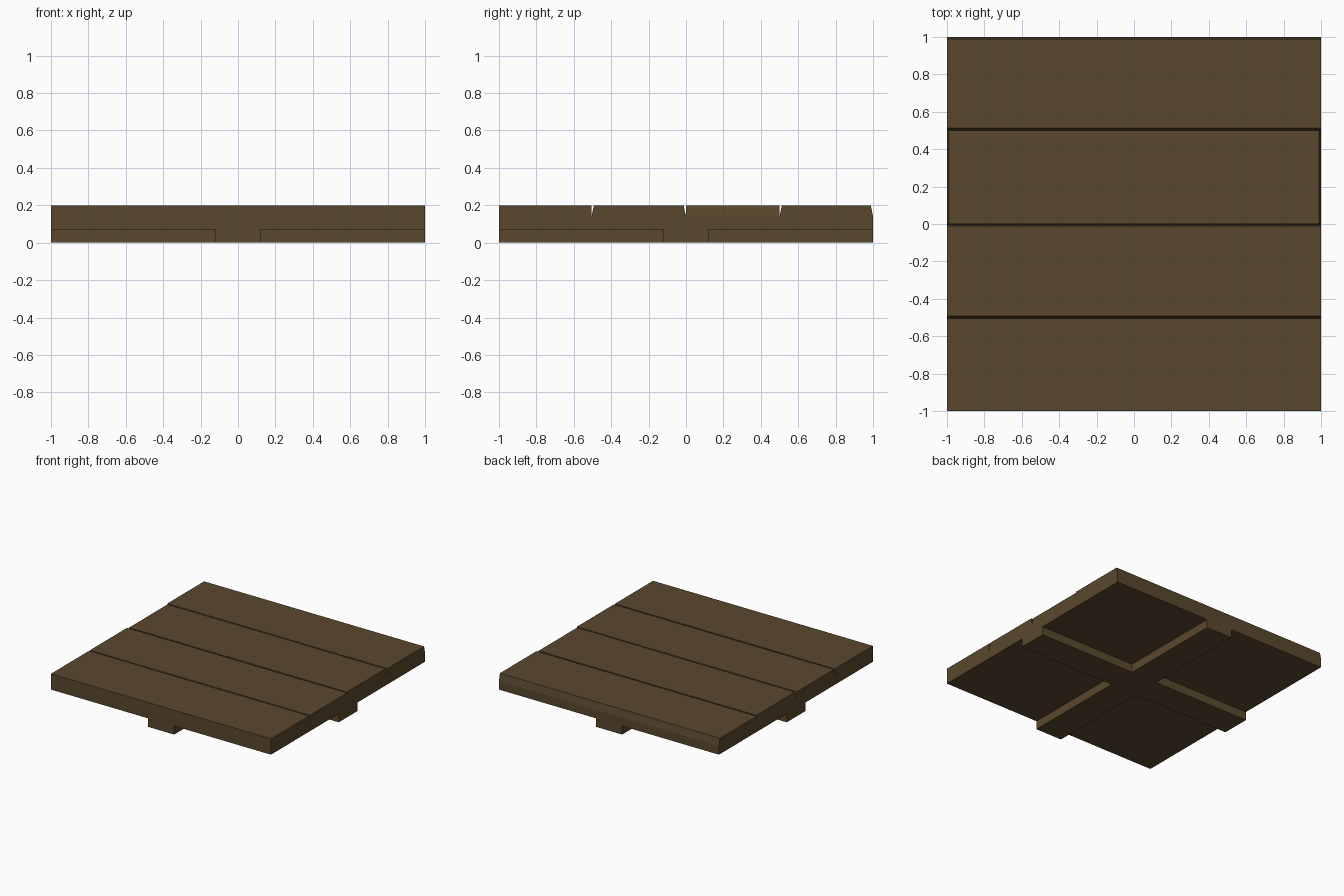
import bpy, bmesh

if "Cube" in bpy.data.objects:
    bpy.data.objects.remove(bpy.data.objects["Cube"])

wood = bpy.data.materials.new("dark_brown_wood")
wood.diffuse_color = (0.102, 0.064, 0.027, 1)
wood.use_nodes = True
wood.node_tree.nodes["Principled BSDF"].inputs["Base Color"].default_value = wood.diffuse_color


def block(name, bottom, top, z0, z1):
    """Box whose bottom and top rectangles (x0, x1, y0, y1) may differ."""
    bm = bmesh.new()
    rings = []
    for (x0, x1, y0, y1), z in ((bottom, z0), (top, z1)):
        rings.append([bm.verts.new((x, y, z)) for x, y in
                      ((x0, y0), (x1, y0), (x1, y1), (x0, y1))])
    low, high = rings
    bm.faces.new(low[::-1])
    bm.faces.new(high)
    for i in range(4):
        j = (i + 1) % 4
        bm.faces.new((low[i], low[j], high[j], high[i]))
    me = bpy.data.meshes.new(name)
    bm.to_mesh(me)
    bm.free()
    me.materials.append(wood)
    ob = bpy.data.objects.new(name, me)
    bpy.context.collection.objects.link(ob)
    return ob


def box(name, rect, z0, z1):
    return block(name, rect, rect, z0, z1)


BEAM, UNDER, GROOVE, TOP = 0.12, 0.07, 0.14, 0.2

# Slab below the grooves
box("deck_slab", (-1, 1, -1, 1), UNDER, GROOVE)

# Planks with thin V grooves: bottom y range, top y range, end slope
planks = (
    (-1.0, -0.505, -1.0, -0.505, 0),
    (-0.505, -0.002, -0.493, -0.012, 0),
    (-0.002, 0.5, 0.0, 0.5, 0.01),
    (0.5, 1.0, 0.512, 0.988, 0),
)
for i, (b0, b1, t0, t1, slope) in enumerate(planks):
    block(f"plank_{i + 1}", (-1, 1, b0, b1),
          (-1 + slope, 1 - slope, t0, t1), GROOVE, TOP)

# Crossed support beams underneath
box("long_beam", (-1, 1, -BEAM, BEAM), 0, UNDER)
box("front_beam", (-BEAM, BEAM, -1, -BEAM), 0, UNDER)
box("back_beam", (-BEAM, BEAM, BEAM, 1), 0, UNDER)
